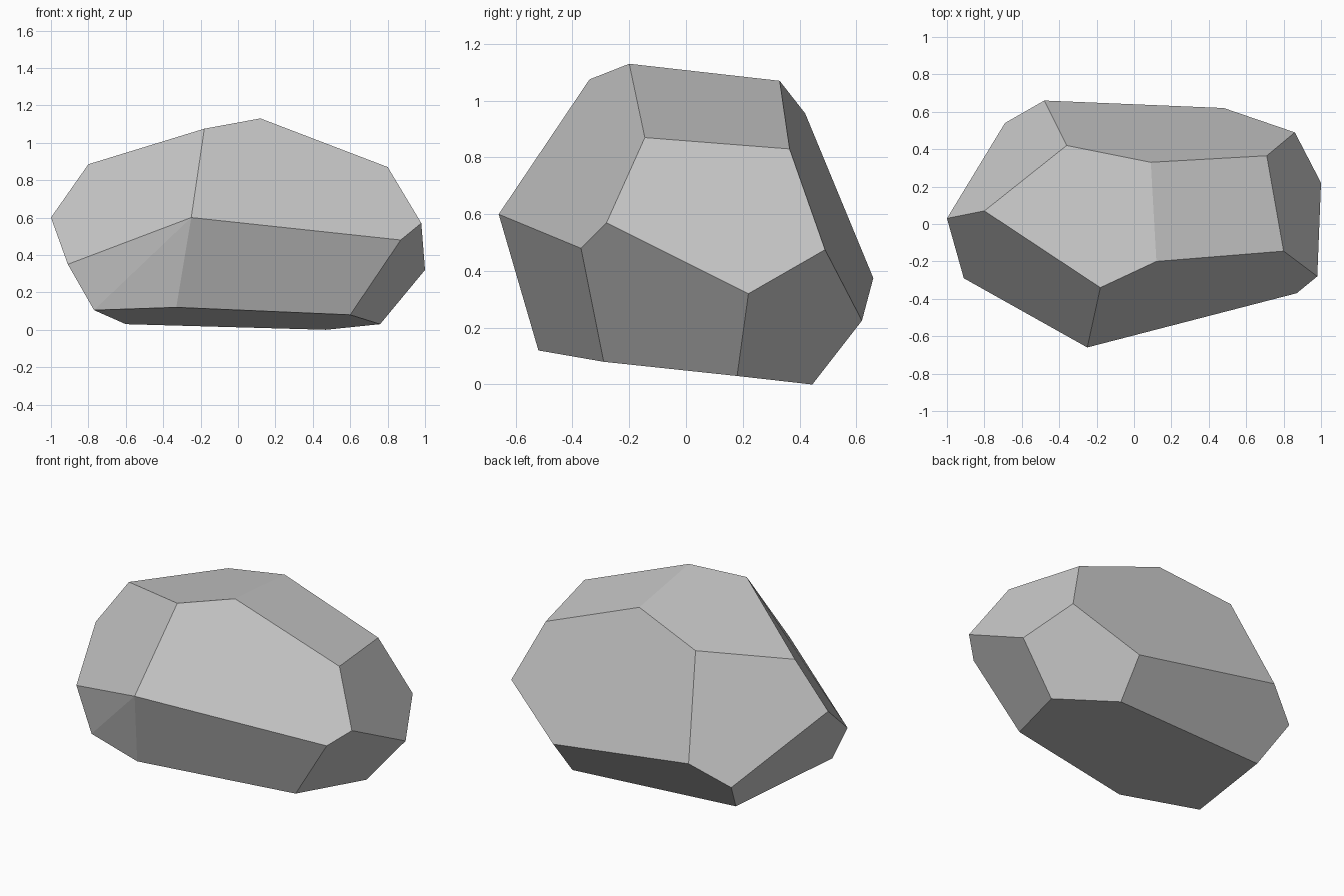
import bpy
import bmesh
import math
from mathutils import Vector

# Remove the default cube only
default_cube = bpy.data.objects.get("Cube")
if default_cube:
    bpy.data.objects.remove(default_cube, do_unlink=True)


def make_material(name, colour):
    """Plain flat colour for viewport and render."""
    material = bpy.data.materials.new(name)
    material.use_nodes = True
    material.diffuse_color = colour
    shader = next(n for n in material.node_tree.nodes if n.type == 'BSDF_PRINCIPLED')
    shader.inputs["Base Color"].default_value = colour
    shader.inputs["Roughness"].default_value = 0.9
    return material


def make_faceted_stone(name, corners, material):
    """Wrap the corners in a convex skin and merge it into flat facets."""
    bm = bmesh.new()
    for corner in corners:
        bm.verts.new(Vector(corner))
    bmesh.ops.convex_hull(bm, input=bm.verts[:])
    # Join the nearly coplanar triangles so each facet is one face
    bmesh.ops.dissolve_limit(bm, angle_limit=math.radians(9),
                             verts=bm.verts[:], edges=bm.edges[:])
    bmesh.ops.recalc_face_normals(bm, faces=bm.faces[:])
    for face in bm.faces:
        face.smooth = False

    mesh = bpy.data.meshes.new(name)
    bm.to_mesh(mesh)
    bm.free()
    mesh.materials.append(material)
    stone = bpy.data.objects.new(name, mesh)
    bpy.context.scene.collection.objects.link(stone)
    return stone


# Upper facets: left-hand crest first, then the sloping far shoulder
crown = [
    (-.8, .07, .885), (-.36, .42, .955), (.09, .33, 1.07),
    (.12, -.2, 1.13), (-.18, -.34, 1.075),
    (.71, .365, .83), (.8, -.145, .87),
]

# Widest corners, running around the middle of the stone
waist = [
    (-1, .03, .6), (-.91, -.29, .35), (-.25, -.66, .6),
    (.87, -.37, .48), (.98, -.28, .57), (1, .22, .32),
    (.86, .49, .475), (.48, .62, .225), (-.48, .66, .375),
    (-.69, .54, .237),
]

# Corners of the slightly tilted underside
underside = [
    (-.77, -.34, .105), (-.33, -.52, .12), (.6, -.29, .08),
    (.76, .18, .03), (.47, .445, 0), (-.6, .366, .03),
]

stone_grey = make_material("stone_grey", (.58, .58, .58, 1))
make_faceted_stone("rock", crown + waist + underside, stone_grey)
